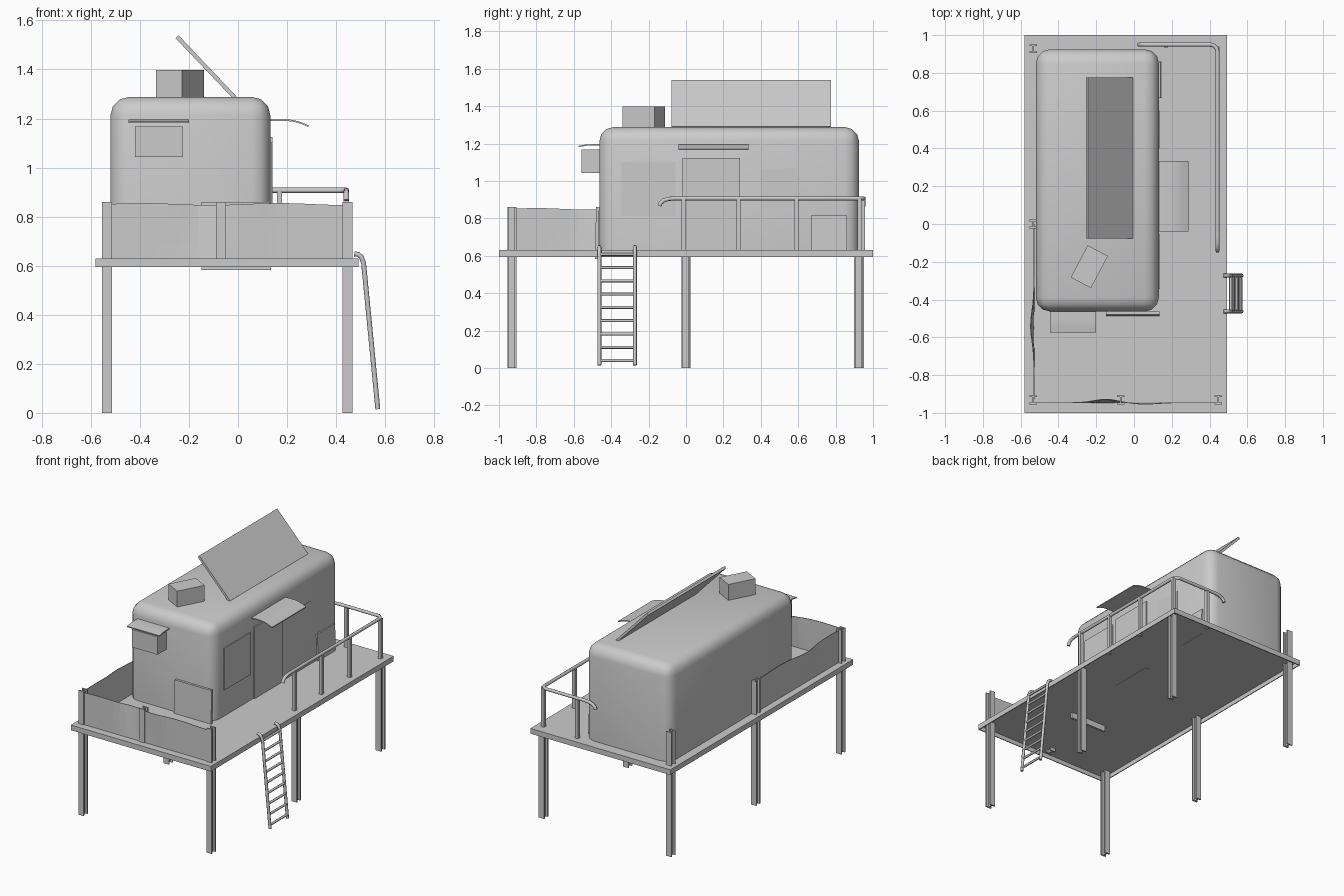
import bpy, bmesh, math
from mathutils import Vector

if "Cube" in bpy.data.objects:
    bpy.data.objects.remove(bpy.data.objects["Cube"])

def make(name, verts, faces, smooth=False):
    me = bpy.data.meshes.new(name)
    me.from_pydata(verts, [], faces)
    bm = bmesh.new(); bm.from_mesh(me)
    bmesh.ops.recalc_face_normals(bm, faces=bm.faces)
    bm.to_mesh(me); bm.free()
    ob = bpy.data.objects.new(name, me)
    bpy.context.collection.objects.link(ob)
    if smooth:
        shade(ob)
    return ob

def shade(ob):
    for o in bpy.context.selected_objects:
        o.select_set(False)
    bpy.context.view_layer.objects.active = ob
    ob.select_set(True)
    bpy.ops.object.shade_smooth_by_angle(angle=math.radians(40))

def prism(name, pts, a, b, axis):
    """Extrude a 2D outline along axis 'y' (pts are x,z) or 'z' (pts are x,y)."""
    n = len(pts)
    put = (lambda p, t: (p[0], t, p[1])) if axis == 'y' else (lambda p, t: (p[0], p[1], t))
    verts = [put(p, a) for p in pts] + [put(p, b) for p in pts]
    faces = [tuple(range(n)), tuple(range(n, 2 * n))]
    faces += [(i, (i + 1) % n, n + (i + 1) % n, n + i) for i in range(n)]
    return make(name, verts, faces)

def box(name, x, y, z, rot=(0, 0, 0)):
    c = Vector(((x[0] + x[1]) / 2, (y[0] + y[1]) / 2, (z[0] + z[1]) / 2))
    h = ((x[1] - x[0]) / 2, (y[1] - y[0]) / 2, (z[1] - z[0]) / 2)
    ob = prism(name, [(-h[0], -h[1]), (h[0], -h[1]), (h[0], h[1]), (-h[0], h[1])], -h[2], h[2], 'z')
    ob.location, ob.rotation_euler = c, rot
    return ob

def i_beam(name, x, y, z0, z1):
    w, d, t, k = 0.0205, 0.0235, 0.009, 0.0045
    half = [(-w, -d), (w, -d), (w, -d + t), (k, -d + t), (k, d - t), (w, d - t),
            (w, d), (-w, d), (-w, d - t), (-k, d - t), (-k, -d + t), (-w, -d + t)]
    verts = [(x + p, y + q, z) for z in (z0, z1) for p, q in half]
    faces = [(i, (i + 1) % 12, 12 + (i + 1) % 12, 12 + i) for i in range(12)]
    for o in (0, 12):
        faces += [(o, o + 1, o + 2, o + 3, o + 10, o + 11), (o + 3, o + 4, o + 9, o + 10),
                  (o + 4, o + 5, o + 6, o + 7, o + 8, o + 9)]
    return make(name, verts, faces)

def pipe(name, pts, r, res=2):
    cu = bpy.data.curves.new(name, 'CURVE')
    cu.dimensions, cu.bevel_depth, cu.bevel_resolution, cu.use_fill_caps = '3D', r, res, True
    sp = cu.splines.new('POLY')
    sp.points.add(len(pts) - 1)
    for p, co in zip(sp.points, pts):
        p.co = (*co, 1)
    ob = bpy.data.objects.new(name, cu)
    bpy.context.collection.objects.link(ob)
    return ob

# Platform: a tray open underneath, so the thin deck sits above its hanging rim
deck = box("platform_deck", (-0.58, 0.492), (-1, 1), (0.594, 0.63))
bm = bmesh.new(); bm.from_mesh(deck.data)
bmesh.ops.delete(bm, geom=[f for f in bm.faces if f.normal.z < -0.9], context='FACES_ONLY')
bm.to_mesh(deck.data); bm.free()
mod = deck.modifiers.new("thickness", 'SOLIDIFY')
mod.thickness, mod.offset, mod.use_even_offset = 0.006, -1, True

# I-beam supports
for name, x, y, z0, z1 in [("front_left_leg", -0.534, -0.931, 0, 0.86),
                           ("front_right_leg", 0.446, -0.931, 0, 0.86),
                           ("middle_left_leg", -0.534, 0, 0, 0.86),
                           ("back_left_leg", -0.534, 0.928, 0, 0.86),
                           ("middle_right_leg", 0.446, -0.001, 0, 0.626),
                           ("back_right_leg", 0.446, 0.922, 0, 0.626),
                           ("front_fence_post", -0.07, -0.931, 0.6, 0.86)]:
    i_beam(name, x, y, z0, z1)

# Cabin with rounded vertical and roof edges
cabin = box("cabin", (-0.52, 0.132), (-0.463, 0.925), (0.627, 1.288))
bm = bmesh.new(); bm.from_mesh(cabin.data)
zmin = min(v.co.z for v in bm.verts)
edges = [e for e in bm.edges if max(v.co.z for v in e.verts) > zmin + 0.01]
bmesh.ops.bevel(bm, geom=edges, offset=0.075, segments=3, profile=0.5, affect='EDGES')
bm.to_mesh(cabin.data); bm.free()
shade(cabin)

# Door, windows and loose boards
box("door", (0.11, 0.141), (-0.02, 0.29), (0.622, 1.124))
box("front_side_window", (0.12, 0.138), (-0.345, -0.055), (0.812, 1.102))
box("back_side_window", (0.12, 0.135), (0.4, 0.6), (0.857, 1.067))
box("leaning_board_front", (-0.148, 0.134), (-0.484, -0.467), (0.583, 0.86), (math.radians(-1.5), 0, 0))
box("leaning_board_side", (0.134, 0.144), (0.667, 0.86), (0.622, 0.815), (0, math.radians(-1.5), 0))

# Box unit on the front wall
box("wall_unit", (-0.42, -0.225), (-0.56, -0.44), (1.043, 1.167))

# Curved awnings: strip profile along the outward direction
def awning(name, prof, a, b, side):
    t = 0.007
    outline = prof + [(p, q - t) for p, q in reversed(prof)]
    n, k = len(outline), len(prof)
    put = (lambda p, s: (p[0], s, p[1])) if side else (lambda p, s: (s, p[0], p[1]))
    verts = [put(p, s) for s in (a, b) for p in outline]
    faces = [(i, (i + 1) % n, n + (i + 1) % n, n + i) for i in range(n)]
    for o in (0, n):
        faces += [(o + i, o + i + 1, o + n - 2 - i, o + n - 1 - i) for i in range(k - 1)]
    return make(name, verts, faces, True)

awning("door_awning", [(0.11, 1.197), (0.2, 1.197), (0.23, 1.193), (0.258, 1.185), (0.288, 1.172)],
       -0.04, 0.333, True)
awning("wall_unit_awning", [(-0.44, 1.197), (-0.5, 1.197), (-0.535, 1.195), (-0.575, 1.188)],
       -0.446, -0.2, False)

# Roof equipment
box("roof_vent", (-0.297, -0.176), (-0.322, -0.13), (1.27, 1.398), (0, 0, math.radians(-28)))
prism("solar_panel", [(-0.006, 1.29), (-0.018, 1.279), (-0.255, 1.528), (-0.243, 1.54)], -0.077, 0.776, 'y')

# Dented sheet fence, each dent given as (depth, centre, width)
def sheet(name, p0, p1, out, dents):
    n, m = 24, 4
    p0, p1, out = Vector(p0), Vector(p1), Vector(out)
    verts = []
    for j in range(m + 1):
        for i in range(n + 1):
            t, h = i / n, j / m
            push = sum(d * math.exp(-((t - c) / w) ** 2) for d, c, w in dents) * h
            z = 0.628 + h * (0.223 + 0.004 * math.sin(t * 11))
            verts.append(p0.lerp(p1, t) + out * push + Vector((0, 0, z)))
    w = n + 1
    faces = [(j * w + i, j * w + i + 1, (j + 1) * w + i + 1, (j + 1) * w + i)
             for j in range(m) for i in range(n)]
    ob = make(name, verts, faces)
    mod = ob.modifiers.new("thickness", 'SOLIDIFY')
    mod.thickness, mod.offset = 0.004, 0
    return ob

sheet("front_fence_sheet", (-0.53, -0.946, 0), (0.447, -0.946, 0), (0, 1, 0),
      [(0.019, 0.39, 0.09), (-0.008, 0.6, 0.1)])
sheet("left_fence_sheet", (-0.53, -0.93, 0), (-0.53, 0, 0), (-1, 0, 0), [(0.018, 0.42, 0.12)])

# Handrail: drooping ends, rounded corner at the back
rx, ry, rz, r = 0.442, 0.95, 0.907, 0.04
droop = [(0.0, 0.04), (0.006, 0.025), (0.022, 0.011), (0.047, 0.003), (0.08, 0.0)]
rail = [(rx, -0.142 + a, rz - d) for a, d in droop]
for i in range(6):
    a = i / 5 * math.pi / 2
    rail.append((rx - r + r * math.cos(a), ry - r + r * math.sin(a), rz))
rail += [(0.027 + a, ry, rz - d) for a, d in reversed(droop)]
pipe("handrail", rail, 0.011)
for i, (x, y) in enumerate([(rx, -0.014), (rx, 0.281), (rx, 0.59), (rx, 0.928), (0.169, ry - 0.005)]):
    box(f"rail_post_{i + 1}", (x - 0.011, x + 0.011), (y - 0.011, y + 0.011), (0.618, 0.905))

# Ladder: two bent stiles and nine rungs
top, foot = Vector((0.512, 0, 0.61)), Vector((0.57, 0, 0.015))
for i, y in enumerate((-0.463, -0.273)):
    path = [(0.474, y, 0.648), (0.49, y, 0.646), (0.503, y, 0.635), (top.x, y, top.z), (foot.x, y, foot.z)]
    pipe(f"ladder_stile_{i + 1}", path, 0.01)
for i in range(9):
    z = 0.04 + i * 0.071
    x = foot.x + (top.x - foot.x) * (z - foot.z) / (top.z - foot.z)
    pipe(f"ladder_rung_{i + 1}", [(x, -0.463, z), (x, -0.273, z)], 0.008)
